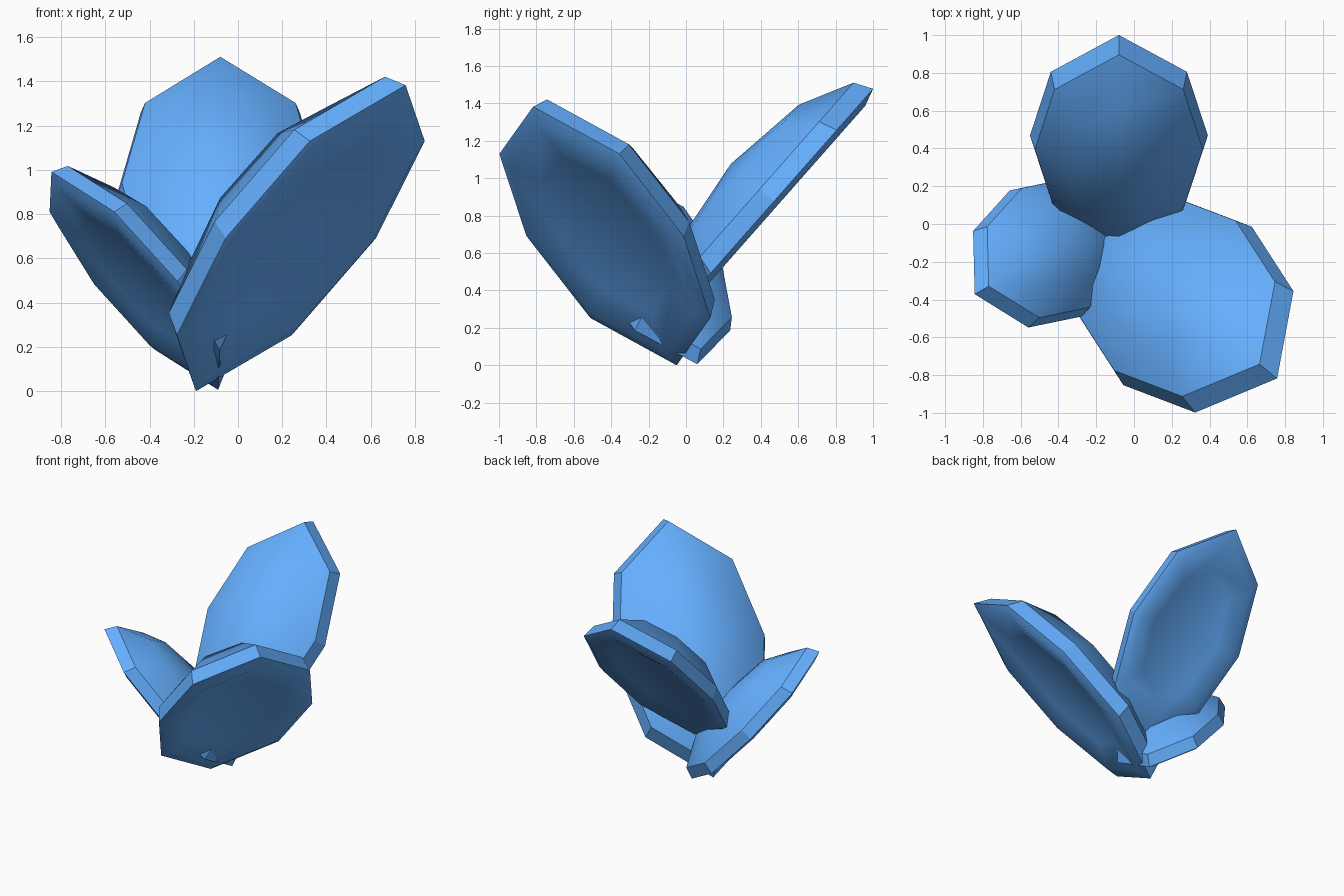
import bpy, bmesh, math
from mathutils import Matrix, Vector

if "Cube" in bpy.data.objects:
    bpy.data.objects.remove(bpy.data.objects["Cube"])

# Rim outline: an eight-sided oval; inner rings follow a regular octagon
RIM = (0.634, 0.765)
INNER = (0.707, 0.707)
HALF_LENGTH, HALF_WIDTH = 0.922, 0.54
# Rings from front dome to shallow back: (corner, radius factor, height along normal)
RINGS = [(INNER, 0.595, 0.277), (RIM, 0.945, 0.115), (RIM, 1.0, 0.0),
         (RIM, 0.88, -0.033), (INNER, 0.6, 0.012)]
FRONT_APEX, BACK_APEX = 0.35, 0.022
TILT = math.radians(48.6)


def outline(corner):
    u, v = corner
    return [(1, 0), (u, v), (0, 1), (-u, v), (-1, 0), (-u, -v), (0, -1), (u, -v)]


def leaf(name, base, yaw_deg, size):
    bm = bmesh.new()
    rings = [[bm.verts.new((HALF_LENGTH * (1 + r * u), HALF_WIDTH * r * v, h))
              for u, v in outline(c)] for c, r, h in RINGS]
    front = bm.verts.new((HALF_LENGTH, 0, FRONT_APEX))
    back = bm.verts.new((HALF_LENGTH, 0, BACK_APEX))
    wall = []
    for i in range(8):
        j = (i + 1) % 8
        bm.faces.new((rings[0][i], rings[0][j], front))
        bm.faces.new((rings[-1][j], rings[-1][i], back))
        for k in range(len(rings) - 1):
            f = bm.faces.new((rings[k + 1][i], rings[k + 1][j],
                              rings[k][j], rings[k][i]))
            if k == 1:
                wall.append(f)
    bmesh.ops.recalc_face_normals(bm, faces=bm.faces[:])
    # Smooth front and back, crisp faceted rim
    for f in bm.faces:
        f.smooth = True
    for f in wall:
        f.smooth = False
        for e in f.edges:
            e.smooth = False
    # Local axes: along the leaf, across it, out of its front
    yaw = math.radians(yaw_deg)
    along = Vector((math.cos(TILT) * math.cos(yaw),
                    math.cos(TILT) * math.sin(yaw), math.sin(TILT)))
    across = Vector((-math.sin(yaw), math.cos(yaw), 0))
    rot = Matrix((along, across, along.cross(across))).transposed().to_4x4()
    bm.transform(Matrix.Translation(base) @ rot @ Matrix.Scale(size, 4))
    mesh = bpy.data.meshes.new(name)
    bm.to_mesh(mesh)
    bm.free()
    ob = bpy.data.objects.new(name, mesh)
    bpy.context.collection.objects.link(ob)
    mat = bpy.data.materials.get("leaf_blue") or bpy.data.materials.new("leaf_blue")
    mat.diffuse_color = (0.13, 0.43, 1.0, 1)
    mat.use_nodes = True
    mat.node_tree.nodes["Principled BSDF"].inputs["Base Color"].default_value = mat.diffuse_color
    mesh.materials.append(mat)


# Three leaves fanning out from the base
leaf("large_leaf", (-0.19, -0.05, 0.0), -39.0, 1.0)
leaf("small_leaf", (-0.09, 0.06, 0.006), 209.8, 0.712)
leaf("back_leaf", (-0.08, -0.063, 0.272), 90.0, 0.872)
